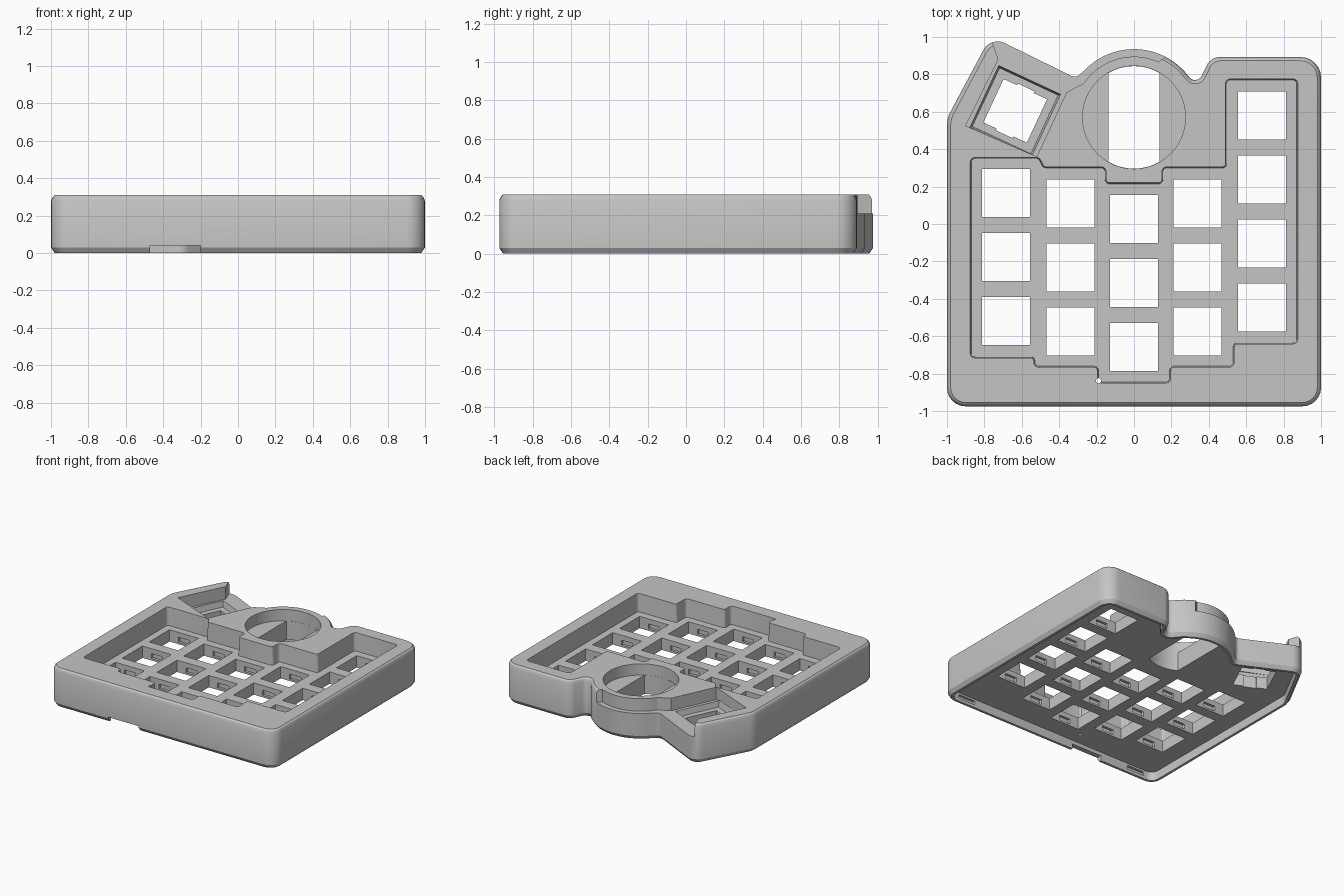
import bpy
import bmesh
from math import cos, sin, radians
from mathutils import Vector, Matrix

if "Cube" in bpy.data.objects:
    bpy.data.objects.remove(bpy.data.objects["Cube"])

HEIGHT, PLATE_TOP, PLATE_BOTTOM, LEDGE = 0.31, 0.165, 0.07, 0.21
DIAL = Vector((0, 0.57))

grey = bpy.data.materials.new("plain grey")
grey.use_nodes = True
grey.diffuse_color = (0.56, 0.56, 0.56, 1)
grey.node_tree.nodes["Principled BSDF"].inputs["Base Color"].default_value = (0.56, 0.56, 0.56, 1)


def arc(center, radius, start, end, steps):
    angles = [radians(start + (end - start) * i / steps) for i in range(steps + 1)]
    return [Vector((center[0] + radius * cos(a), center[1] + radius * sin(a))) for a in angles]


def rounded(corners, steps=6):
    """Round each (x, y, radius) corner; corners without radius stay sharp."""
    result = []
    for i, c in enumerate(corners):
        p = Vector(c[:2])
        if len(c) < 3:
            result.append(p)
            continue
        a = (Vector(corners[i - 1][:2]) - p).normalized()
        b = (Vector(corners[(i + 1) % len(corners)][:2]) - p).normalized()
        half = a.angle(b) / 2
        center = p + (a + b).normalized() * c[2] / sin(half)
        reach = c[2] * cos(half) / sin(half)
        start, end = p + a * reach - center, p + b * reach - center
        turn = start.angle_signed(end)
        for k in range(steps + 1):
            result.append(center + Matrix.Rotation(-turn * k / steps, 2) @ start)
    return result


def inset(points, d):
    """Move a counter-clockwise outline inward by d."""
    points = [Vector(p) for p in points]
    result = []
    for i, p in enumerate(points):
        e1 = (p - points[i - 1]).normalized()
        e2 = (points[(i + 1) % len(points)] - p).normalized()
        n1, n2 = Vector((-e1.y, e1.x)), Vector((-e2.y, e2.x))
        result.append(p + (n1 + n2) * d / (1 + n1.dot(n2)))
    return result


def loft(name, layers):
    """Solid through stacked (outline, z) layers."""
    bm = bmesh.new()
    rings = [[bm.verts.new((p[0], p[1], z)) for p in pts] for pts, z in layers]
    for low, high in zip(rings, rings[1:]):
        for i in range(len(low)):
            bm.faces.new((low[i - 1], low[i], high[i], high[i - 1]))
    bm.faces.new(rings[0])
    bm.faces.new(rings[-1])
    bmesh.ops.recalc_face_normals(bm, faces=bm.faces[:])
    mesh = bpy.data.meshes.new(name)
    bm.to_mesh(mesh)
    bm.free()
    mesh.materials.append(grey)
    obj = bpy.data.objects.new(name, mesh)
    bpy.context.collection.objects.link(obj)
    return obj


def rectangle(x, y, w, h, turn=0):
    rot = Matrix.Rotation(radians(turn), 2)
    corners = [(-w, -h), (w, -h), (w, h), (-w, h)]
    return [Vector((x, y)) + rot @ (Vector(c) / 2) for c in corners]


# Outer shell with chamfered top and bottom edges
outline = rounded([(-1, -0.975, 0.1), (1, -0.975, 0.1), (1, 0.893, 0.11), (0.41, 0.893, 0.08),
                   (0.335, 0.735, 0.04)] + arc(DIAL, 0.365, 42, 132, 24) +
                  [(-0.31, 0.78, 0.04), (-0.766, 1.004, 0.085), (-1, 0.565, 0.15)])
case = loft("keyboard_case", [(inset(outline, 0.02), 0), (outline, 0.03),
                              (outline, 0.278), (inset(outline, 0.009), 0.3),
                              (inset(outline, 0.02), HEIGHT)])
bpy.context.view_layer.objects.active = case


def cut(outline_points, low, high, flare=0):
    """Cut a prism out of the case; flare widens it towards the case top."""
    cutter = loft("cutter", [(outline_points, low), (inset(outline_points, -flare), high)])
    cutter.hide_render = True
    mod = case.modifiers.new("cut", 'BOOLEAN')
    mod.operation, mod.solver, mod.object = 'DIFFERENCE', 'EXACT', cutter
    bpy.ops.object.modifier_apply(modifier=mod.name)
    bpy.data.objects.remove(cutter)


# Hollow underside
cut(inset(outline, 0.04), -0.1, PLATE_BOTTOM)

# Stepped key well
well = [(-0.87, -0.71), (-0.53, -0.71), (-0.53, -0.76), (-0.19, -0.76), (-0.19, -0.845),
        (0.19, -0.845), (0.19, -0.76), (0.53, -0.76), (0.53, -0.635), (0.87, -0.635),
        (0.87, 0.77), (0.495, 0.77), (0.495, 0.3), (0.155, 0.3), (0.155, 0.215),
        (-0.155, 0.215), (-0.155, 0.3), (-0.485, 0.3), (-0.51, 0.35), (-0.87, 0.35)]
cut(rounded([(x, y, 0.02) for x, y in well], 3), PLATE_TOP, 0.32, 0.006)

# Lowered ledge around the corner key and behind the dial ring
cut([(-0.78, 1.1), (-0.755, 0.965), (-0.725, 0.88), (-0.9, 0.525), (-0.52, 0.36),
     (-0.36, 0.705)] + arc(DIAL, 0.325, 146, 66, 20) + [(0.17, 0.895), (0.22, 1.1)], LEDGE, 0.5)

# Dial pocket with a through slot
cut(arc(DIAL, 0.275, 0, 354, 59), 0.22, 0.5)
cut(arc(DIAL, 0.274, 60, 120, 10) + arc(DIAL, 0.274, 240, 300, 10), -0.1, 0.4)

# Key openings with clip windows on two sides
columns = {-0.685: (0.165, 3), -0.34: (0.11, 3), 0: (0.027, 3), 0.34: (0.11, 3), 0.685: (0.58, 4)}
for x, (top, count) in columns.items():
    for row in range(count):
        y = top - 0.342 * row
        cut(rectangle(x, y, 0.256, 0.256), -0.1, 0.4)
        cut(rectangle(x, y, 0.1, 0.296), 0.085, 0.125)

# Turned corner key in its own sunken square, with open clip notches
cut(rectangle(-0.635, 0.605, 0.345, 0.345, -25), PLATE_TOP, 0.22, 0.012)
cut(rectangle(-0.635, 0.605, 0.256, 0.256, -25), -0.1, 0.4)
cut(rectangle(-0.635, 0.605, 0.1, 0.276, -25), -0.1, 0.4)

# Cable notch, lid clip slots and reset pinhole
cut(rectangle(-0.335, -0.95, 0.27, 0.2), -0.1, 0.04)
for x in (-0.8, 0.8):
    cut(rectangle(x, -0.925, 0.15, 0.06), 0.025, 0.055)
cut(arc((-0.19, -0.838), 0.014, 0, 330, 11), -0.1, 0.5)

case.select_set(True)
bpy.ops.object.shade_smooth_by_angle(angle=radians(25))
